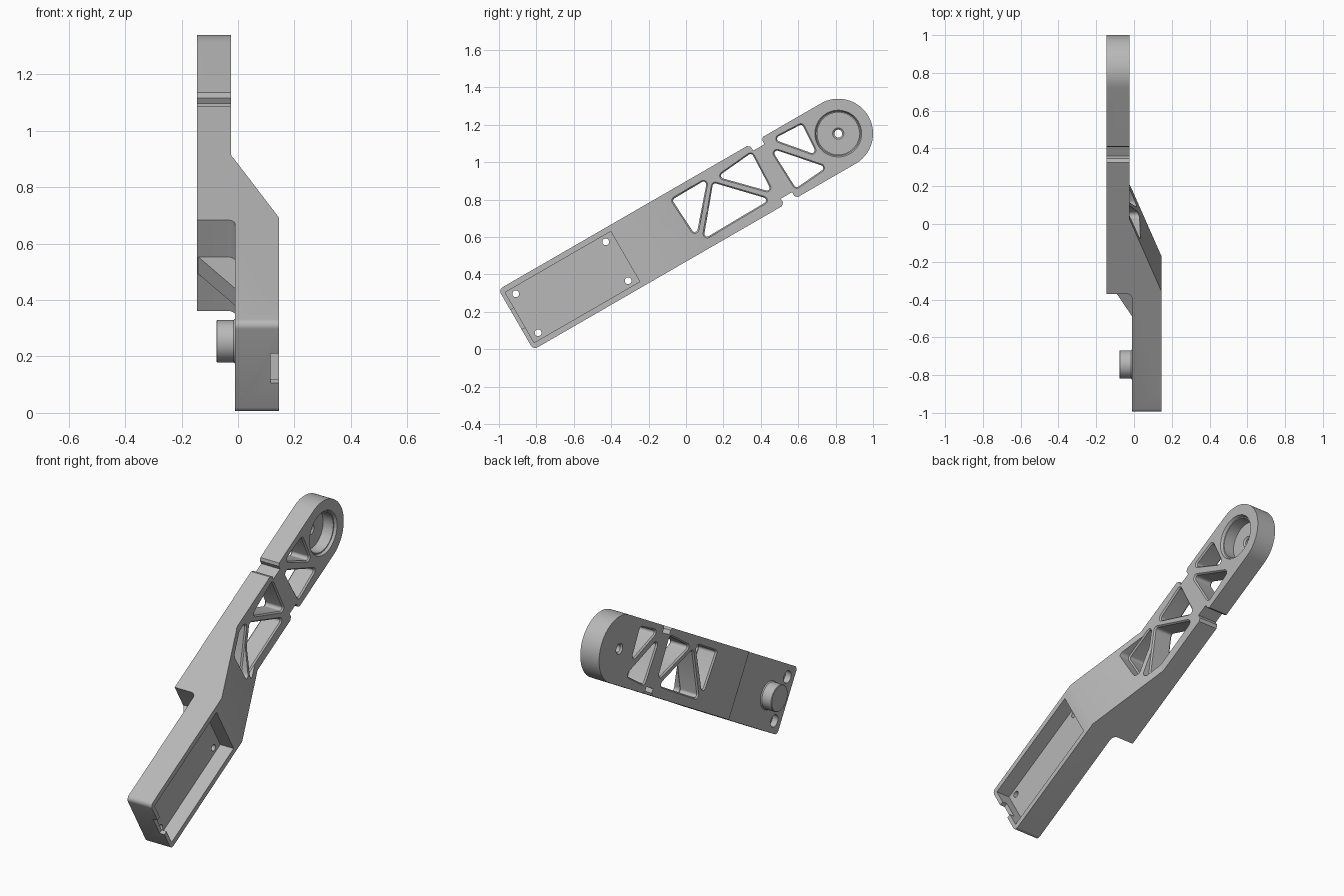
import bpy, bmesh, math
from mathutils import Vector, Matrix

if "Cube" in bpy.data.objects:
    bpy.data.objects.remove(bpy.data.objects["Cube"], do_unlink=True)

# Local frame: x = thickness, y = along the arm, z = across it; origin at pivot
TILT = math.radians(30)
PIVOT = Vector((0, 0.814, 1.153))
HALF = 0.186
PLACE = Matrix.Translation(PIVOT) @ Matrix.Rotation(TILT, 4, 'X')
TO_LOCAL = PLACE.inverted()

grey = bpy.data.materials.new("plain grey")
grey.use_nodes = True
grey.diffuse_color = (0.48, 0.48, 0.48, 1)
grey.node_tree.nodes["Principled BSDF"].inputs["Base Color"].default_value = grey.diffuse_color


def loft(name, rings):
    """Closed solid through rings with equal point counts."""
    bm = bmesh.new()
    loops = [[bm.verts.new(p) for p in ring] for ring in rings]
    n = len(loops[0])
    for lo, hi in zip(loops, loops[1:]):
        for i in range(n):
            j = (i + 1) % n
            bm.faces.new((lo[i], lo[j], hi[j], hi[i]))
    bm.faces.new(loops[0][::-1])
    bm.faces.new(loops[-1])
    bmesh.ops.recalc_face_normals(bm, faces=bm.faces)
    mesh = bpy.data.meshes.new(name)
    bm.to_mesh(mesh)
    bm.free()
    mesh.materials.append(grey)
    obj = bpy.data.objects.new(name, mesh)
    bpy.context.collection.objects.link(obj)
    return obj


def along_x(name, pts, x0, x1):
    return loft(name, [[(x, a, b) for a, b in pts] for x in (x0, x1)])


def along_z(name, pts, half):
    return loft(name, [[(x, a, b) for a, x in pts] for b in (-half, half)])


def arc(cy, cz, r, start, end, n):
    return [(cy + r * math.cos(t), cz + r * math.sin(t))
            for t in (start + (end - start) * i / n for i in range(n + 1))]


def lathe(name, a, b, steps, n=48):
    """Round solid about the thickness axis; steps are (x, radius)."""
    return loft(name, [[(x, y, z) for y, z in arc(a, b, r, 0, math.tau, n)[:-1]]
                       for x, r in steps])


def block(name, x0, x1, a0, a1, b0, b1):
    return along_x(name, [(a0, b0), (a1, b0), (a1, b1), (a0, b1)], x0, x1)


def combine(obj, tool, operation='DIFFERENCE'):
    tool.hide_render = True
    mod = obj.modifiers.new("cut", 'BOOLEAN')
    mod.operation, mod.solver, mod.object = operation, 'EXACT', tool
    bpy.context.view_layer.objects.active = obj
    bpy.ops.object.modifier_apply(modifier=mod.name)
    bpy.data.objects.remove(tool, do_unlink=True)


def rounded_triangle(corners, r):
    """Arcs round three corner centres, running anticlockwise."""
    pts = []
    for i, c in enumerate(corners):
        into, out = c - corners[i - 1], corners[(i + 1) % 3] - c
        start = math.atan2(into.y, into.x) - math.pi / 2
        turn = (math.atan2(out.y, out.x) - math.atan2(into.y, into.x)) % math.tau
        pts += arc(c.x, c.y, r, start, start + turn, 6)
    return pts


# Arm: rounded outline trimmed by the stepped thickness profile
END, R = -1.99, 0.025
q = math.pi / 2
outline = (arc(0, 0, HALF, -q, q, 48)
           + arc(END + R, HALF - R, R, q, 2 * q, 6)
           + arc(END + R, R - HALF, R, 2 * q, 3 * q, 6))
arm = along_x("arm", outline, -0.145, 0.145)
profile = [(0.3, -0.145), (0.3, -0.025), (-0.795, -0.025), (-0.81, -0.022), (-0.825, -0.015),
           (-1.243, 0.145), (-2.1, 0.145), (-2.1, -0.01)]
profile += arc(-1.29, -0.04, 0.03, q, 0, 8) + [(-1.26, -0.145)]
combine(arm, along_z("profile_cutter", profile, 0.4), 'INTERSECT')

# Lightening windows with softened rims
windows = [
    [(0.48, 1.125), (0.62, 1.205), (0.69, 1.05)],
    [(0.47, 1.06), (0.74, 0.97), (0.59, 0.86)],
    [(0.18, 0.925), (0.35, 1.05), (0.45, 0.85)],
    [(0.145, 0.89), (0.435, 0.80), (0.10, 0.60)],
    [(-0.075, 0.80), (0.105, 0.90), (0.05, 0.62)],
]
for tri in windows:
    pts = [(TO_LOCAL @ Vector((0, y, z))).yz for y, z in tri]
    mid = (pts[0] + pts[1] + pts[2]) / 3
    pts = [p + (mid - p).normalized() * 0.022 for p in pts]
    pts.sort(key=lambda p: math.atan2(p.y - mid.y, p.x - mid.x))
    layers = [(-0.2, 0.022), (-0.145, 0.022), (-0.137, 0.015),
              (-0.033, 0.015), (-0.025, 0.022), (0.2, 0.022)]
    combine(arm, loft("window_cutter", [[(x, a, b) for a, b in rounded_triangle(pts, r)]
                                        for x, r in layers]))

# Notches on both edges
for s in (-1, 1):
    notch = [(-0.46, s * 0.3), (-0.46, s * 0.19), (-0.44, s * 0.172), (-0.44, s * 0.148),
             (-0.37, s * 0.148), (-0.37, s * 0.172), (-0.355, s * 0.19), (-0.355, s * 0.3)]
    combine(arm, along_x("notch_cutter", notch, -0.3, 0.3))

# Bearing seat and pivot hole
combine(arm, lathe("seat_cutter", 0, 0, [(-0.105, 0.112), (-0.04, 0.112), (-0.04, 0.118),
                                         (-0.025, 0.125), (0.1, 0.125)], 64))
combine(arm, lathe("pivot_cutter", 0, 0, [(-0.2, 0.03), (-0.145, 0.03), (-0.135, 0.021),
                                          (-0.113, 0.021), (-0.105, 0.03), (-0.09, 0.03)]))

# Tray, its end slot, and the counterbored screw holes
combine(arm, block("tray_cutter", 0.06, 0.3, -1.967, -1.315, -0.155, 0.155))
combine(arm, block("slot_cutter", 0.115, 0.3, -2.1, -1.95, -0.06, 0.06))
for a in (-1.922, -1.366):
    for b in (-0.12, 0.12):
        combine(arm, lathe("screw_cutter", a, b, [(-0.1, 0.034), (0.025, 0.034),
                                                  (0.025, 0.018), (0.1, 0.018)], 32))

# Gusset rib behind the step, and the locating peg
rib = along_z("gusset_rib", [(-1.24, -0.144), (-1.255, -0.144), (-1.485, -0.01),
                             (-1.485, 0.0), (-1.24, 0.0)], 0.035)
peg = lathe("locating_peg", -1.799, 0, [(-0.077, 0.072), (-0.074, 0.075),
                                        (-0.016, 0.075), (-0.01, 0.08), (0.01, 0.08)], 64)

# Tilt everything into place
for obj in (arm, rib, peg):
    obj.data.transform(PLACE)
    bpy.ops.object.select_all(action='DESELECT')
    obj.select_set(True)
    bpy.context.view_layer.objects.active = obj
    bpy.ops.object.shade_smooth_by_angle(angle=math.radians(30))
